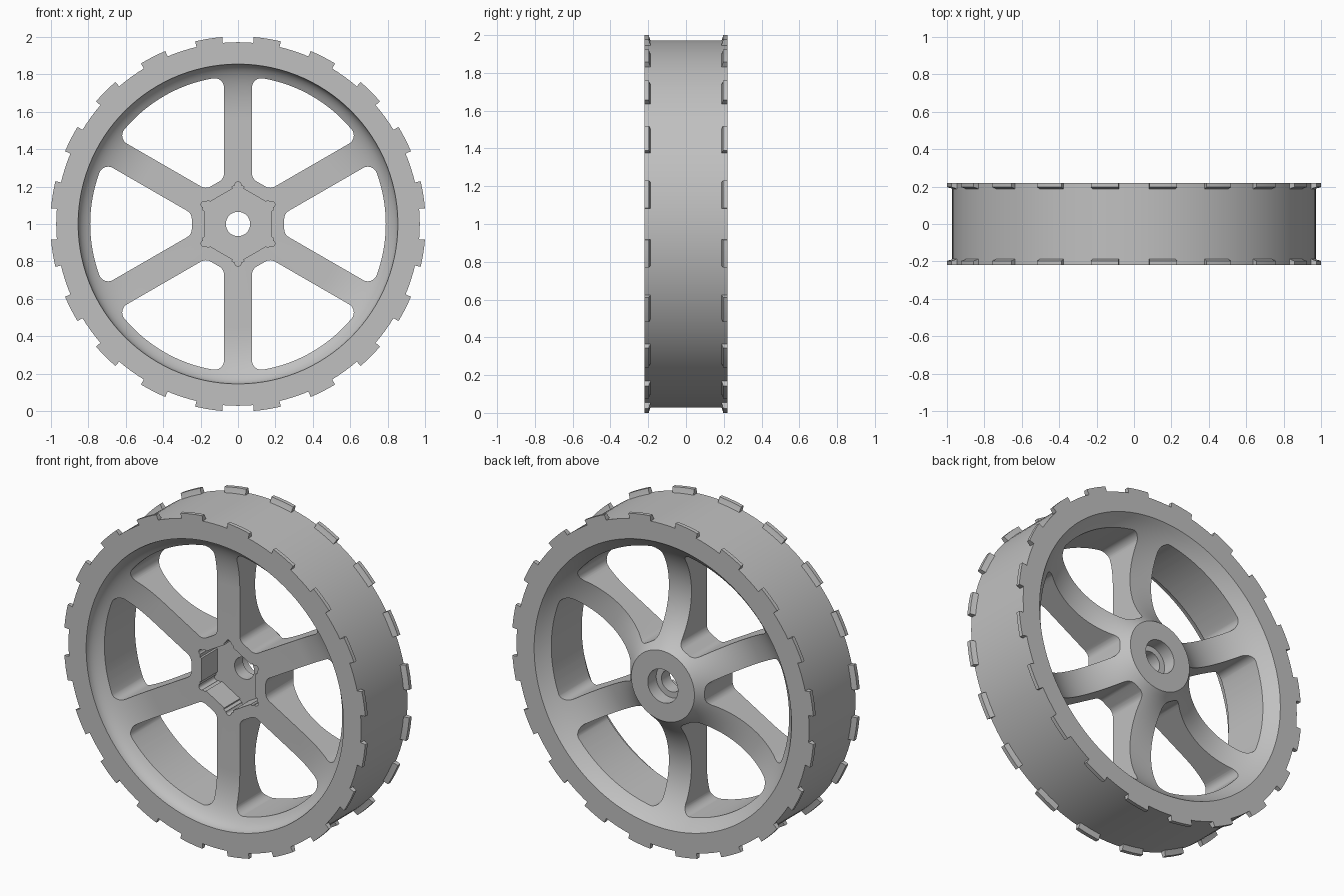
import bpy, bmesh
from math import sin, cos, pi, sqrt, atan2, radians

cube = bpy.data.objects.get("Cube")
if cube:
    bpy.data.objects.remove(cube, do_unlink=True)

HALF = 0.22      # half the wheel width
TREAD = 0.972    # tread radius
RIM = 0.855      # inner edge of the rim
HUB = 0.21       # radius of the rear hub face
FACE = -0.09     # front plane of the spokes

grey = bpy.data.materials.new("plastic_grey")
grey.use_nodes = True
colour = (0.53, 0.53, 0.53, 1)
grey.diffuse_color = colour
grey.node_tree.nodes["Principled BSDF"].inputs["Base Color"].default_value = colour


def finish(name, bm):
    bmesh.ops.recalc_face_normals(bm, faces=bm.faces)
    mesh = bpy.data.meshes.new(name)
    bm.to_mesh(mesh)
    bm.free()
    mesh.materials.append(grey)
    obj = bpy.data.objects.new(name, mesh)
    obj.location.z = 1
    bpy.context.collection.objects.link(obj)
    return obj


def sweep(bm, profile, start, end, steps):
    """Sweep a closed (radius, y) profile around the axle."""
    full = abs(end - start) > 2 * pi - 0.001
    rings = []
    for i in range(steps if full else steps + 1):
        a = start + (end - start) * i / steps
        rings.append([bm.verts.new((r * cos(a), y, r * sin(a))) for r, y in profile])
    n = len(profile)
    for i in range(steps):
        p, q = rings[i], rings[(i + 1) % len(rings)]
        for j in range(n):
            k = (j + 1) % n
            bm.faces.new((p[j], p[k], q[k], q[j]))
    if not full:
        bm.faces.new(rings[0])
        bm.faces.new(rings[-1])


def prism(bm, outline, y0, y1):
    """Extrude an (x, z) outline along the axle."""
    a = [bm.verts.new((x, y0, z)) for x, z in outline]
    b = [bm.verts.new((x, y1, z)) for x, z in outline]
    bm.faces.new(a)
    bm.faces.new(b)
    for i in range(len(a)):
        j = (i + 1) % len(a)
        bm.faces.new((a[i], a[j], b[j], b[i]))


def turn(points, a):
    return [(x * cos(a) - z * sin(a), x * sin(a) + z * cos(a)) for x, z in points]


def arc(cx, cz, r, a0, a1, steps):
    angles = [a0 + (a1 - a0) * i / steps for i in range(steps + 1)]
    return [(cx + r * cos(a), cz + r * sin(a)) for a in angles]


# Wheel body: rim, dished web, hub and stepped axle bore
mid, half_span = (HUB + RIM) / 2, (RIM - HUB) / 2
sag = 0.165
bend = (half_span ** 2 + sag ** 2) / (2 * sag)
reach = atan2(half_span, bend - sag)
rear = arc(mid, HALF - sag + bend, bend, -pi / 2 - reach, -pi / 2 + reach, 24)
front = [(0.555 + 0.3 * cos(t), FACE - 0.13 * (1 - sin(t)))
         for t in [pi / 2 * i / 14 for i in range(15)]]
body = [(0.065, FACE), (0.065, 0.14), (0.1, 0.14), (0.1, HALF)]
body += rear + [(TREAD, HALF), (TREAD, -HALF)] + front
bm = bmesh.new()
sweep(bm, body, 0, 2 * pi, 120)
wheel = finish("wheel_body", bm)


# Window between two spokes, with rounded corners
def window_outline(w=0.075, f=0.05, outer=0.79, inner=0.247):
    c, s = cos(pi / 6), sin(pi / 6)

    def centre(d):
        return d * c + (w + f) * s, d * s - (w + f) * c
    ix, iz = centre((inner + f - (w + f) * s) / c)
    ox, oz = centre(sqrt((outer - f) ** 2 - (w + f) ** 2))
    tip = atan2(oz, ox)
    upper = arc(ix, iz, f, pi, 2 * pi / 3, 6)
    upper += arc(ox, oz, f, 2 * pi / 3, tip, 8)
    upper += arc(0, 0, outer, tip, 0, 12)[1:]
    return upper + [(x, -z) for x, z in reversed(upper[:-1])]


# Hexagonal socket with stepped sides and relieved corners
def socket_outline():
    side = [(0.188, -0.09), (0.188, -0.072), (0.178, -0.07),
            (0.178, 0.07), (0.188, 0.072), (0.188, 0.09)]
    side += turn(arc(0.209, 0, 0.017, -pi / 2, pi / 2, 8), pi / 6)
    return [p for k in range(6) for p in turn(side, k * pi / 3)]


bm = bmesh.new()
for k in range(6):
    prism(bm, turn(window_outline(), k * pi / 3), -0.4, 0.4)
prism(bm, socket_outline(), -0.4, 0.06)
cutter = finish("cutter", bm)
cutter.hide_render = True

cut = wheel.modifiers.new("openings", 'BOOLEAN')
cut.operation = 'DIFFERENCE'
cut.solver = 'EXACT'
cut.object = cutter
bpy.context.view_layer.objects.active = wheel
bpy.ops.object.modifier_apply(modifier=cut.name)
bpy.data.objects.remove(cutter, do_unlink=True)

# Tread lugs: flared blocks along both edges
bm = bmesh.new()
for side in (-1, 1):
    lug = [(TREAD - 0.002, side * HALF), (1.003, side * HALF), (1.003, side * 0.197),
           (0.985, side * 0.192), (TREAD - 0.002, side * 0.186)]
    for k in range(20):
        a = radians(9 + 18 * k)
        sweep(bm, lug, a - radians(4.2), a + radians(4.2), 4)
lugs = finish("tread_lugs", bm)

# Smooth curved surfaces, keep the edges sharp
for obj in (wheel, lugs):
    bpy.ops.object.select_all(action='DESELECT')
    obj.select_set(True)
    bpy.context.view_layer.objects.active = obj
    bpy.ops.object.shade_smooth_by_angle(angle=radians(30))
